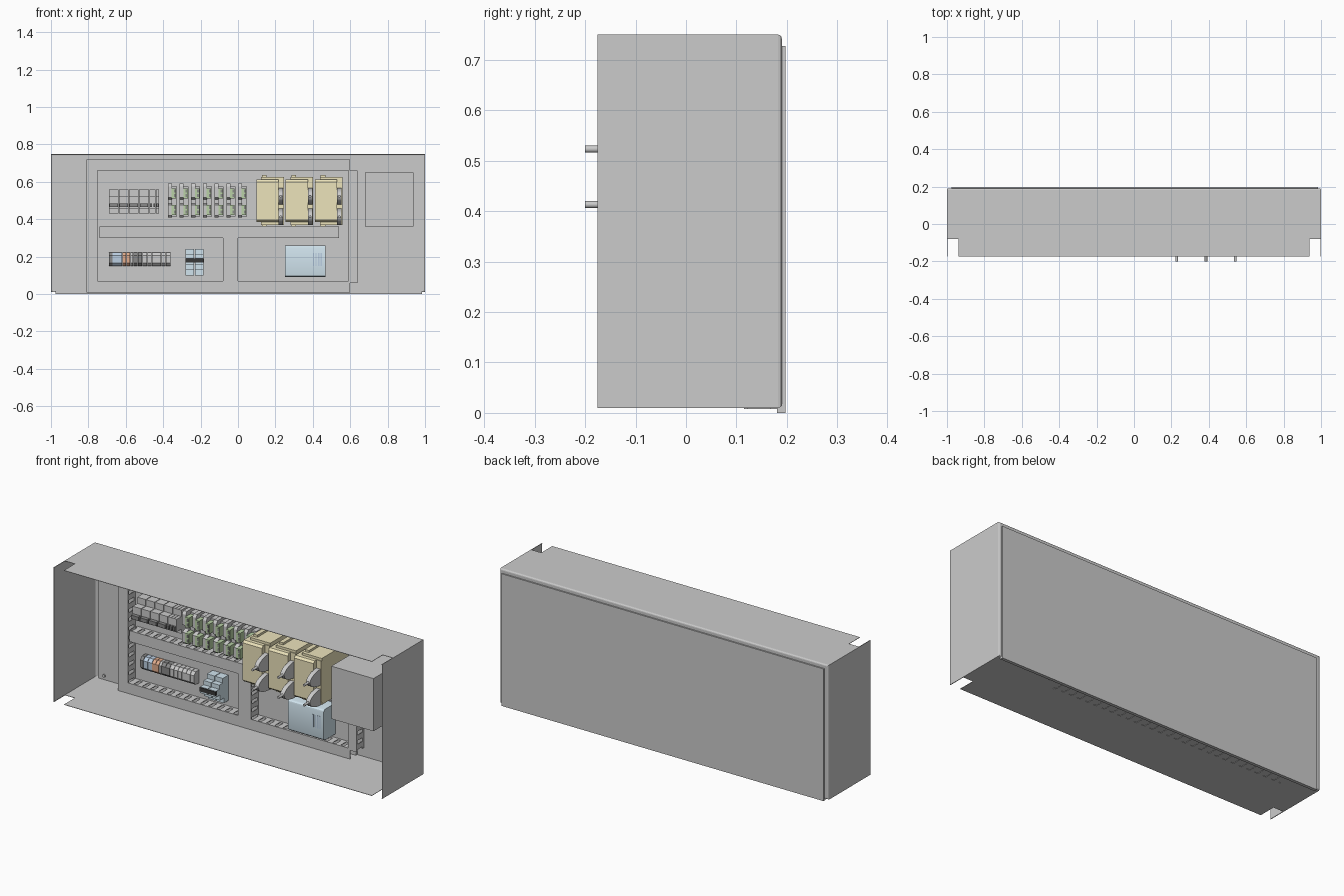
import bpy, bmesh, math
from mathutils import Matrix, Vector

if "Cube" in bpy.data.objects:
    bpy.data.objects.remove(bpy.data.objects["Cube"])


def mat(name, r, g, b):
    m = bpy.data.materials.new(name)
    m.diffuse_color = (r, g, b, 1)
    m.use_nodes = True
    m.node_tree.nodes["Principled BSDF"].inputs["Base Color"].default_value = m.diffuse_color
    return m


YELLOW = mat("yellow", 0.84, 0.77, 0.50)
BLUE = mat("pale_blue", 0.64, 0.78, 0.86)
MIDBLUE = mat("mid_blue", 0.50, 0.62, 0.76)
GREEN = mat("green", 0.48, 0.64, 0.38)
ORANGE = mat("orange", 0.76, 0.42, 0.27)
BLACK = mat("black", 0.04, 0.04, 0.04)
DARK = mat("dark_grey", 0.25, 0.25, 0.25)


def finish(name, bm, material=None):
    bmesh.ops.recalc_face_normals(bm, faces=bm.faces)
    me = bpy.data.meshes.new(name)
    bm.to_mesh(me)
    bm.free()
    ob = bpy.data.objects.new(name, me)
    bpy.context.collection.objects.link(ob)
    if material:
        me.materials.append(material)
    return ob


def add_box(bm, x0, x1, y0, y1, z0, z1):
    m = Matrix.Translation(((x0 + x1) / 2, (y0 + y1) / 2, (z0 + z1) / 2))
    m = m @ Matrix.Diagonal((x1 - x0, y1 - y0, z1 - z0, 1))
    return bmesh.ops.create_cube(bm, size=1, matrix=m)["verts"]


def boxes(name, bounds, material=None):
    bm = bmesh.new()
    for b in bounds:
        add_box(bm, *b)
    return finish(name, bm, material)


def add_prism(bm, profile, x0, x1):
    """Extrude a (y, z) outline along x."""
    f = bm.faces.new([bm.verts.new((x0, y, z)) for y, z in profile])
    ext = bmesh.ops.extrude_face_region(bm, geom=[f])["geom"]
    for v in ext:
        if isinstance(v, bmesh.types.BMVert):
            v.co.x = x1


def prisms(name, profile, spans, material=None):
    bm = bmesh.new()
    for a, b in spans:
        add_prism(bm, profile, a, b)
    return finish(name, bm, material)


# enclosure: folded tray, open at the front, rounded bends at the back
bm = bmesh.new()
add_box(bm, -1, 1, -0.175, 0.19, 0.01, 0.75)
bm.faces.ensure_lookup_table()
bmesh.ops.delete(bm, geom=[f for f in bm.faces if f.calc_center_median().y < -0.17], context='FACES')
back = [e for e in bm.edges if all(v.co.y > 0.18 for v in e.verts)]
bmesh.ops.bevel(bm, geom=back, offset=0.008, segments=3, profile=0.5, affect='EDGES')
shell = finish("enclosure_shell", bm)
sol = shell.modifiers.new("sheet", 'SOLIDIFY')
sol.thickness = 0.003
sol.offset = -1
cut = boxes("corner_notch_cutter", [(-0.9965, -0.937, -0.3, -0.08, -0.2, 1),
                                    (0.937, 0.9965, -0.3, -0.08, -0.2, 1)])
cut.hide_render = True
cut.hide_viewport = True
cut.display_type = 'WIRE'
boo = shell.modifiers.new("corner_notches", 'BOOLEAN')
boo.operation = 'DIFFERENCE'
boo.object = cut

# mounting plate with four corner screws
boxes("mounting_plate", [(-0.975, 0.985, 0.18, 0.197, 0.0, 0.727)])
bm = bmesh.new()
for x in (-0.94, 0.95):
    for z in (0.035, 0.70):
        m = Matrix.Translation((x, 0.178, z)) @ Matrix.Rotation(math.pi / 2, 4, 'X')
        bmesh.ops.create_cone(bm, cap_ends=True, segments=16, radius1=0.008,
                              radius2=0.008, depth=0.01, matrix=m)
finish("corner_screws", bm)


# slotted wiring ducts: base, cover and two rows of fingers
def duct(name, x0, x1, z0, z1, pitch=0.05):
    bm = bmesh.new()
    yf, yb, t = 0.115, 0.18, 0.003
    add_box(bm, x0, x1, yf, yf + 0.008, z0, z1)
    add_box(bm, x0, x1, yb - 0.012, yb, z0, z1)
    along_x = (x1 - x0) > (z1 - z0)
    a, b = (x0, x1) if along_x else (z0, z1)
    n = max(2, round((b - a) / pitch))
    step = (b - a) / n
    for i in range(n):
        p, q = a + (i + 0.2) * step, a + (i + 0.8) * step
        if along_x:
            for s in (z0, z1 - t):
                add_box(bm, p, q, yf + 0.004, yb - 0.006, s, s + t)
        else:
            for s in (x0, x1 - t):
                add_box(bm, s, s + t, yf + 0.004, yb - 0.006, p, q)
    finish(name, bm)


duct("bottom_duct", -0.81, 0.60, 0.008, 0.07)
duct("top_duct", -0.81, 0.60, 0.66, 0.72)
duct("left_duct", -0.81, -0.75, 0.07, 0.66)
duct("right_duct", 0.59, 0.64, 0.06, 0.66)
duct("middle_duct", -0.74, 0.54, 0.30, 0.36)
duct("centre_duct", -0.08, 0.0, 0.07, 0.30)

# circuit breakers: stepped housings with a row of toggles
breaker = [(0.18, 0.43), (0.11, 0.43), (0.11, 0.455), (0.07, 0.455),
           (0.07, 0.525), (0.11, 0.525), (0.11, 0.56), (0.18, 0.56)]
spans = [(-0.69 + i * 0.054, -0.639 + i * 0.054) for i in range(4)]
spans += [(-0.474 + i * 0.018, -0.458 + i * 0.018) for i in range(3)]
prisms("circuit_breakers", breaker, spans)
boxes("breaker_toggles", [(a + 0.003, b - 0.003, 0.05, 0.075, 0.465, 0.485) for a, b in spans], DARK)

# relay modules: bracket-shaped bodies with green plug blocks
relay = [(0.18, 0.41), (0.06, 0.41), (0.05, 0.42), (0.05, 0.475), (0.08, 0.485),
         (0.08, 0.505), (0.05, 0.515), (0.05, 0.575), (0.06, 0.59), (0.18, 0.59)]
xs = [-0.375 + i * 0.0625 for i in range(7)]
prisms("relay_bodies", relay, [(x, x + 0.022) for x in xs])
boxes("relay_sockets", [(x + 0.022, x + 0.048, 0.09, 0.18, 0.415, 0.575) for x in xs])
boxes("relay_plugs", [(x + 0.02, x + 0.044, 0.045, 0.10, z, z + 0.055)
                      for x in xs for z in (0.422, 0.51)], GREEN)
boxes("relay_plug_holes", [(x + 0.032, x + 0.041, 0.043, 0.05, z + k * 0.024, z + k * 0.024 + 0.016)
                           for x in xs for z in (0.43, 0.518) for k in range(2)], DARK)

# three drive units with lever handles
drive = [(0.18, 0.385), (-0.09, 0.385), (-0.10, 0.395), (-0.10, 0.60), (-0.09, 0.612), (0.18, 0.612)]
lever = [(-0.07 - 0.095 * math.sin(math.pi * i / 10), -0.045 * math.cos(math.pi * i / 10))
         for i in range(11)]
for n, x in enumerate((0.098, 0.255, 0.412)):
    bm = bmesh.new()
    add_prism(bm, drive, x, x + 0.118)
    add_box(bm, x + 0.118, x + 0.147, -0.075, 0.18, 0.385, 0.612)
    for z0, z1 in ((0.612, 0.625), (0.37, 0.385)):
        add_box(bm, x + 0.026, x + 0.147, -0.07, 0.14, z0, z1)
    for z0, z1 in ((0.625, 0.637), (0.362, 0.37)):
        add_box(bm, x + 0.03, x + 0.055, -0.05, 0.12, z0, z1)
    finish("drive_body_%d" % (n + 1), bm, YELLOW)
    bm = bmesh.new()
    for zc in (0.523, 0.413):
        add_prism(bm, [(y, zc + z) for y, z in lever], x + 0.118, x + 0.142)
        m = Matrix.Translation((x + 0.130, -0.165, zc)) @ Matrix.Rotation(math.pi / 2, 4, 'X')
        bmesh.ops.create_cone(bm, cap_ends=True, segments=16, radius1=0.007,
                              radius2=0.007, depth=0.07, matrix=m)
    finish("drive_levers_%d" % (n + 1), bm)

# large plain housing at the right
boxes("side_housing", [(0.68, 0.937, -0.16, 0.18, 0.36, 0.65)])

# coloured terminal strip, lower left
edges = [-0.69, -0.67, -0.617, -0.575, -0.56, -0.51, -0.36]
colours = [DARK, MIDBLUE, ORANGE, None, DARK, None]
term = [(0.18, 0.15), (0.15, 0.15), (0.135, 0.165), (0.135, 0.205), (0.15, 0.222), (0.18, 0.222)]
for i, c in enumerate(colours):
    a, b = edges[i], edges[i + 1]
    n = max(1, round((b - a) / 0.025))
    w = (b - a) / n
    prisms("terminal_group_%d" % (i + 1), term, [(a + k * w, a + (k + 1) * w - 0.002) for k in range(n)], c)

# stepped blue distribution block with black strip
block = [(0.18, 0.10), (0.14, 0.10), (0.14, 0.128), (0.105, 0.128), (0.105, 0.158),
         (0.07, 0.158), (0.07, 0.192), (0.10, 0.192), (0.10, 0.215), (0.13, 0.215),
         (0.13, 0.24), (0.18, 0.24)]
prisms("distribution_block", block, [(-0.28, -0.234), (-0.23, -0.184)], BLUE)
boxes("distribution_strip", [(-0.281, -0.183, 0.066, 0.08, 0.168, 0.19)], BLACK)

# pale blue power supply with softened corners, vents and terminals
bm = bmesh.new()
add_box(bm, 0.25, 0.467, 0.078, 0.18, 0.09, 0.26)
bmesh.ops.bevel(bm, geom=[e for e in bm.edges if abs(e.verts[0].co.x - e.verts[1].co.x) > 0.1
                          and e.verts[0].co.y < 0.1],
                offset=0.014, segments=3, profile=0.5, affect='EDGES')
finish("power_supply", bm, BLUE)
boxes("power_supply_vents", [(0.40 + i * 0.014, 0.407 + i * 0.014, 0.0765, 0.08, 0.15, 0.22)
                             for i in range(4)], MIDBLUE)

for ob in bpy.context.collection.objects:
    if ob.type == 'MESH' and ("lever" in ob.name or "screw" in ob.name or ob.name == "power_supply"):
        bpy.ops.object.select_all(action='DESELECT')
        ob.select_set(True)
        bpy.context.view_layer.objects.active = ob
        bpy.ops.object.shade_smooth_by_angle()
